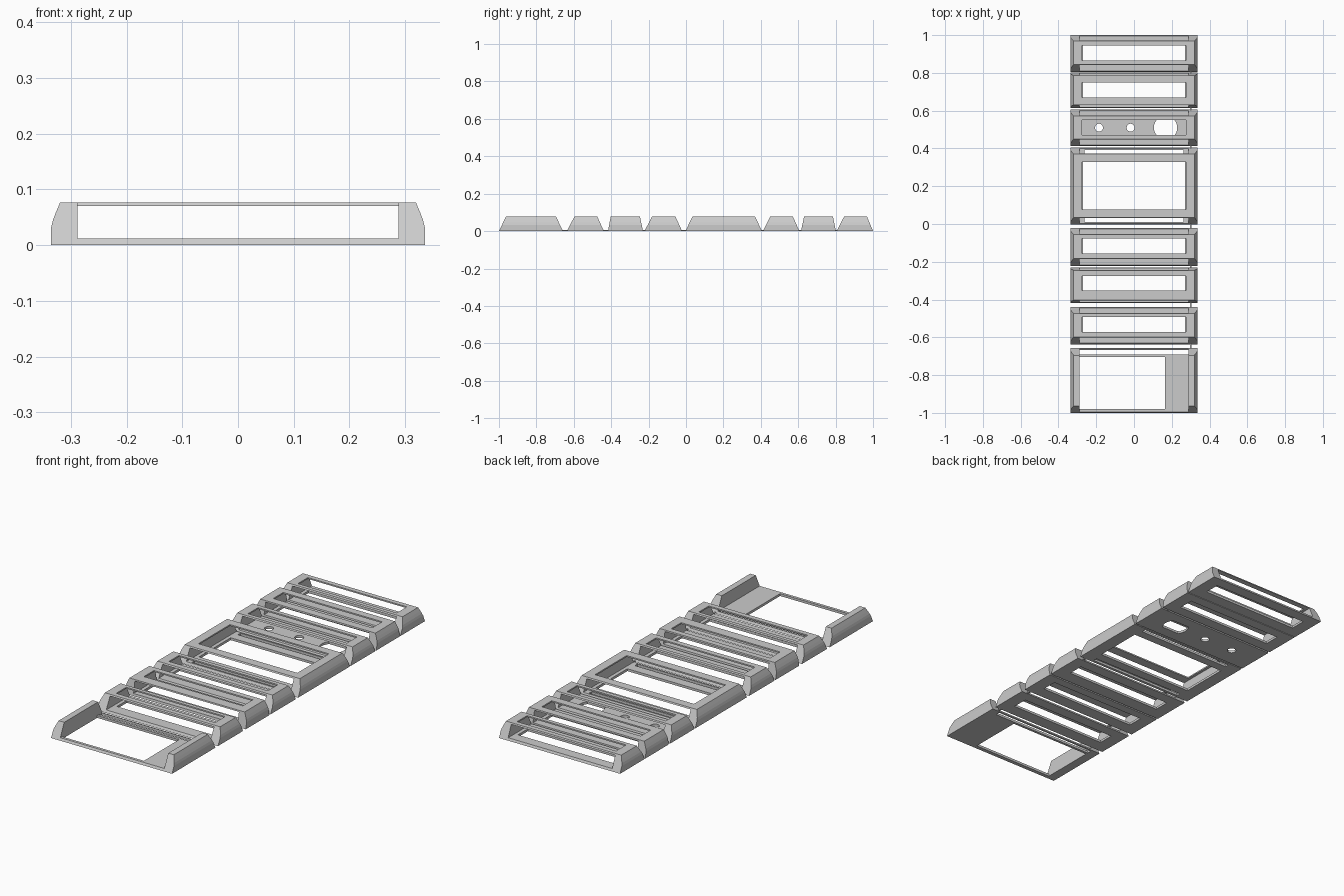
import bpy, bmesh, math

cube = bpy.data.objects.get("Cube")
if cube:
    bpy.data.objects.remove(cube, do_unlink=True)

grey = bpy.data.materials.new("plain_grey")
grey.use_nodes = True
grey.diffuse_color = (0.6, 0.6, 0.6, 1)
grey.node_tree.nodes["Principled BSDF"].inputs["Base Color"].default_value = (0.6, 0.6, 0.6, 1)

TOP, FLOOR, CEILING = 0.077, 0.012, 0.070
INNER = 0.288                    # half width of the tunnel through a link
SIDE = [(0, 0.335), (0.033, 0.335), (0.045, 0.332), (0.058, 0.327), (TOP, 0.319)]


def stack(name, rings):
    """Closed solid from a stack of rings with equal point counts."""
    bm = bmesh.new()
    loops = [[bm.verts.new(p) for p in ring] for ring in rings]
    n = len(loops[0])
    bm.faces.new(loops[0])
    bm.faces.new(loops[-1])
    for low, high in zip(loops, loops[1:]):
        for i in range(n):
            j = (i + 1) % n
            bm.faces.new((low[i], low[j], high[j], high[i]))
    bmesh.ops.recalc_face_normals(bm, faces=bm.faces)
    mesh = bpy.data.meshes.new(name)
    bm.to_mesh(mesh)
    bm.free()
    mesh.materials.append(grey)
    obj = bpy.data.objects.new(name, mesh)
    bpy.context.collection.objects.link(obj)
    return obj


def rect(x0, x1, y0, y1, z):
    return [(x0, y0, z), (x1, y0, z), (x1, y1, z), (x0, y1, z)]


def box(name, x0, x1, y0, y1, z0, z1):
    return stack(name, [rect(x0, x1, y0, y1, z) for z in (z0, z1)])


def round_hole(x, y, r, limit):
    """Round cutter through the floor, flattened at +-limit in y."""
    outline = []
    for i in range(32):
        a = math.tau * (i + 0.5) / 32
        outline.append((x + r * math.cos(a), y + max(-limit, min(limit, r * math.sin(a)))))
    return stack("hole_cutter", [[(px, py, z) for px, py in outline] for z in (-0.05, 0.04)])


def link_body(name, bottom, top):
    """Solid link with sloping ends and rounded-off sides."""
    rings = []
    for z, w in SIDE:
        t = z / TOP
        y0, y1 = (b + (a - b) * t for a, b in zip(top, bottom))
        rings.append(rect(-w, w, y0, y1, z))
    return stack(name, rings)


def cut(obj, cutters):
    for cutter in cutters:
        mod = obj.modifiers.new("cut", "BOOLEAN")
        mod.operation, mod.solver, mod.object = "DIFFERENCE", "EXACT", cutter
    graph = bpy.context.evaluated_depsgraph_get()
    mesh = bpy.data.meshes.new_from_object(obj.evaluated_get(graph))
    obj.modifiers.clear()
    obj.data = mesh
    for cutter in cutters:
        bpy.data.objects.remove(cutter, do_unlink=True)


def tunnel(y0, y1, ceiling=CEILING):
    return box("tunnel_cutter", -INNER, INNER, y0 - 0.1, y1 + 0.1, FLOOR, ceiling)


def windows(y0, y1, half, through=True):
    cutters = [box("top_cutter", -half, half, y0, y1, 0.04, 0.2)]
    if through:
        cutters.append(box("floor_cutter", -half + 0.004, half - 0.004, y0, y1, -0.1, 0.04))
    return cutters


# Framed links: name, bottom extent, top extent, window extent
links = [
    ("narrow_link_front", (-0.637, -0.439), (-0.597, -0.474), (-0.572, -0.493)),
    ("steep_link_front", (-0.417, -0.230), (-0.403, -0.246), (-0.353, -0.274)),
    ("narrow_link_middle", (-0.222, -0.021), (-0.182, -0.056), (-0.155, -0.076)),
    ("wide_link", (-0.003, 0.406), (0.034, 0.370), (0.078, 0.328)),
    ("hole_plate_link", (0.412, 0.606), (0.450, 0.572), (0.470, 0.550)),
    ("steep_link_back", (0.615, 0.801), (0.631, 0.786), (0.670, 0.749)),
    ("narrow_link_back", (0.805, 1.000), (0.845, 0.968), (0.865, 0.944)),
]
for name, bottom, top, window in links:
    link = link_body(name, bottom, top)
    cutters = [tunnel(*bottom)]
    cutters += windows(*window, 0.274, through=name != "hole_plate_link")
    if name == "hole_plate_link":
        mid = sum(window) / 2
        cutters += [round_hole(-0.185, mid, 0.021, 1), round_hole(-0.018, mid, 0.021, 1),
                    round_hole(0.167, mid, 0.062, 0.04)]
    if name == "wide_link":      # narrow slots along both ends of the floor
        cutters += [box("slot_cutter", -0.262, 0.262, y, y + 0.02, -0.1, 0.04)
                    for y in (0.011, 0.373)]
    cut(link, cutters)

# Open end link: floor plate with side walls, no top
end_link = link_body("open_end_link", (-1.0, -0.657), (-0.963, -0.695))
cut(end_link, [
    tunnel(-1.0, -0.657, 0.2),
    box("floor_cutter", -INNER, 0.165, -0.980, -0.703, -0.1, 0.05),
    box("slot_cutter", -INNER, 0.165, -0.690, -0.667, -0.1, 0.05),
    box("slot_cutter", 0.165, INNER, -0.690, -0.667, -0.1, 0.05),
])

# Thin joints between neighbouring links
edges = [(-1.0, -0.657)] + [link[1] for link in links]
for i, (a, b) in enumerate(zip(edges, edges[1:])):
    box(f"joint_{i + 1}", 0.296, 0.304, a[1] - 0.004, b[0] + 0.004, 0.001, 0.006)
